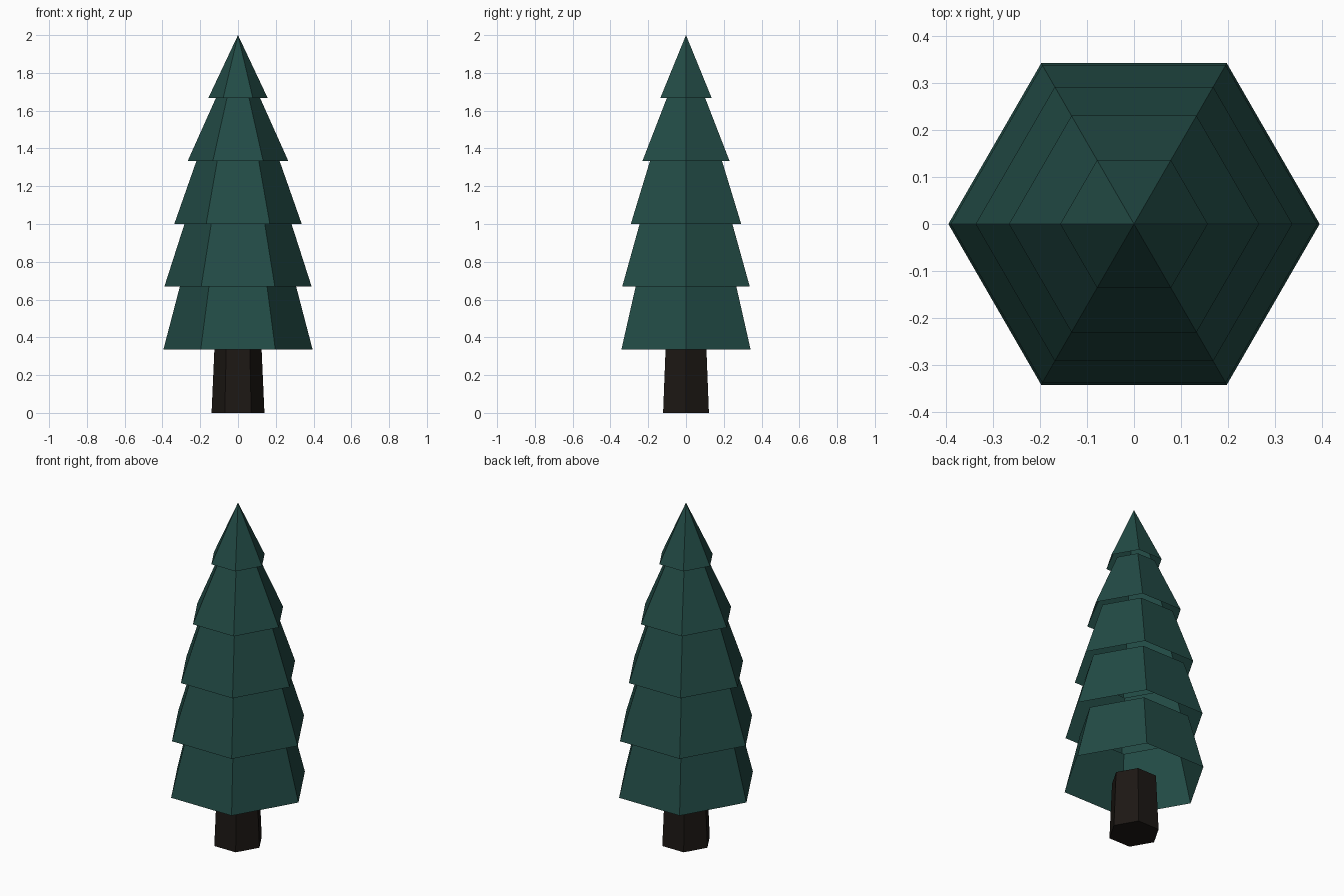
import bpy
import bmesh
from math import cos, sin, tau

if "Cube" in bpy.data.objects:
    bpy.data.objects.remove(bpy.data.objects["Cube"])


def material(name, color):
    mat = bpy.data.materials.new(name)
    mat.diffuse_color = color
    mat.use_nodes = True
    mat.node_tree.nodes["Principled BSDF"].inputs["Base Color"].default_value = mat.diffuse_color
    return mat


def hex_frustum(name, z0, z1, r0, r1, mat, capped=False):
    """Six-sided tapered shell with corners on the x axis; r1 = 0 makes a point."""
    bm = bmesh.new()

    def ring(z, r):
        return [bm.verts.new((r * cos(tau * i / 6), r * sin(tau * i / 6), z)) for i in range(6)]

    low = ring(z0, r0)
    high = ring(z1, r1) if r1 else [bm.verts.new((0, 0, z1))]
    for i in range(6):
        j = (i + 1) % 6
        if r1:
            bm.faces.new((low[i], low[j], high[j], high[i]))
        else:
            bm.faces.new((low[i], low[j], high[0]))
    if capped:
        bm.faces.new(low[::-1])
        bm.faces.new(high)
    mesh = bpy.data.meshes.new(name)
    bm.to_mesh(mesh)
    bm.free()
    mesh.materials.append(mat)
    obj = bpy.data.objects.new(name, mesh)
    bpy.context.collection.objects.link(obj)


bark = material("bark", (0.012, 0.009, 0.007, 1))
needles = material("needles", (0.016, 0.07, 0.06, 1))

# Trunk
STEP = 0.333
BASE = 2 - 5 * STEP
hex_frustum("trunk", 0, BASE, 0.14, 0.125, bark, capped=True)

# Foliage: open skirts, bottom to top (lower radius, upper radius)
tiers = [(0.395, 0.308), (0.39, 0.283), (0.337, 0.22), (0.266, 0.117), (0.157, 0)]
for i, (r0, r1) in enumerate(tiers):
    z = BASE + i * STEP
    hex_frustum(f"foliage_tier_{i + 1}", z, z + STEP, r0, r1, needles)
